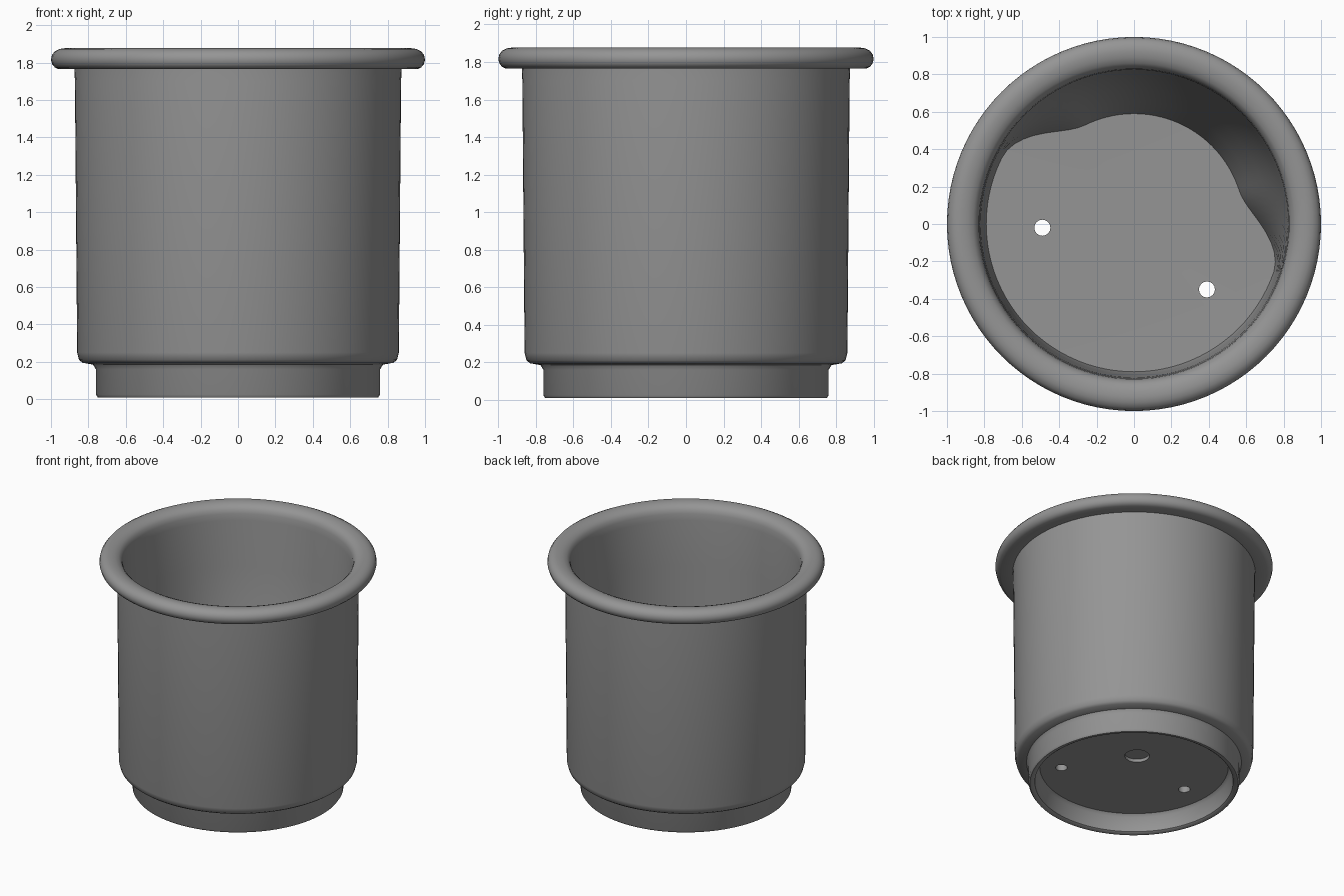
import bpy, bmesh, math

cube = bpy.data.objects.get("Cube")
if cube:
    bpy.data.objects.remove(cube, do_unlink=True)

SEGMENTS = 96

grey = bpy.data.materials.new("matte grey")
grey.use_nodes = True
colour = (0.30, 0.30, 0.30, 1)
grey.diffuse_color = colour
bsdf = grey.node_tree.nodes["Principled BSDF"]
bsdf.inputs["Base Color"].default_value = colour
bsdf.inputs["Roughness"].default_value = 0.8


def thickening(angle):
    """Inward swelling of the lower inner wall, centred near the back."""
    turn = math.cos((angle - math.radians(67)) * 180 / 172)
    t = max(0.0, min(1.0, turn * 1.6)) if abs(angle - math.radians(67)) < math.radians(86) else 0.0
    return 0.2 * t * t * (3 - 2 * t)


def lathe(name, profile):
    """Revolve (radius, height, swelling weight) points; the ends sit on the axis."""
    bm = bmesh.new()
    rings = []
    for r, z, weight in profile:
        if r == 0:
            rings.append([bm.verts.new((0, 0, z))] * SEGMENTS)
            continue
        ring = []
        for i in range(SEGMENTS):
            a = 2 * math.pi * i / SEGMENTS
            a = a - 2 * math.pi if a > math.radians(247) else a
            rr = r - weight * thickening(a)
            ring.append(bm.verts.new((rr * math.cos(a), rr * math.sin(a), z)))
        rings.append(ring)
    for low, high in zip(rings, rings[1:]):
        for i in range(SEGMENTS):
            j = (i + 1) % SEGMENTS
            bm.faces.new(dict.fromkeys((low[i], low[j], high[j], high[i])))
    bmesh.ops.recalc_face_normals(bm, faces=bm.faces)
    mesh = bpy.data.meshes.new(name)
    bm.to_mesh(mesh)
    bm.free()
    obj = bpy.data.objects.new(name, mesh)
    bpy.context.collection.objects.link(obj)
    mesh.materials.append(grey)
    return obj


# Underside, foot ring, outer wall, rolled rim, inner wall, floor
pot = lathe("pot", [
    (0, 0.15, 0), (0.68, 0.15, 0), (0.70, 0.13, 0), (0.715, 0.02, 0),
    (0.73, 0.01, 0), (0.75, 0.01, 0), (0.76, 0.025, 0), (0.76, 0.16, 0),
    (0.775, 0.185, 0), (0.83, 0.195, 0), (0.85, 0.21, 0), (0.86, 0.25, 0),
    (0.872, 1.70, 0), (0.875, 1.765, 0), (0.96, 1.765, 0), (0.98, 1.775, 0),
    (0.993, 1.79, 0), (1.0, 1.815, 0), (0.995, 1.84, 0), (0.98, 1.86, 0),
    (0.955, 1.873, 0), (0.925, 1.877, 0), (0.89, 1.872, 0), (0.86, 1.86, 0),
    (0.84, 1.84, 0), (0.83, 1.81, 0), (0.825, 1.76, 0), (0.82, 1.4, 0.05),
    (0.815, 1.0, 0.2), (0.81, 0.7, 0.45), (0.805, 0.45, 0.75),
    (0.80, 0.28, 0.97), (0.79, 0.21, 1), (0, 0.20, 0),
])


def cut(name, x, y, z, radius, depth):
    """Drill a round opening through the floor."""
    bpy.ops.mesh.primitive_cylinder_add(vertices=16, radius=radius, depth=depth,
                                        location=(x, y, z))
    cutter = bpy.context.object
    cutter.name = name
    cutter.hide_render = True
    mod = pot.modifiers.new(name, "BOOLEAN")
    mod.operation = "DIFFERENCE"
    mod.solver = "EXACT"
    mod.object = cutter
    bpy.context.view_layer.objects.active = pot
    bpy.ops.object.modifier_apply(modifier=name)
    bpy.data.objects.remove(cutter, do_unlink=True)


# Two drainage holes and a shallow dent under the base
cut("left_drain", 0.39, -0.35, 0.17, 0.043, 0.2)
cut("right_drain", -0.49, -0.02, 0.17, 0.043, 0.2)
cut("base_dent", 0.08, 0.13, 0.145, 0.09, 0.06)

bpy.ops.object.select_all(action="DESELECT")
pot.select_set(True)
bpy.context.view_layer.objects.active = pot
bpy.ops.object.shade_smooth_by_angle(angle=math.radians(40))
